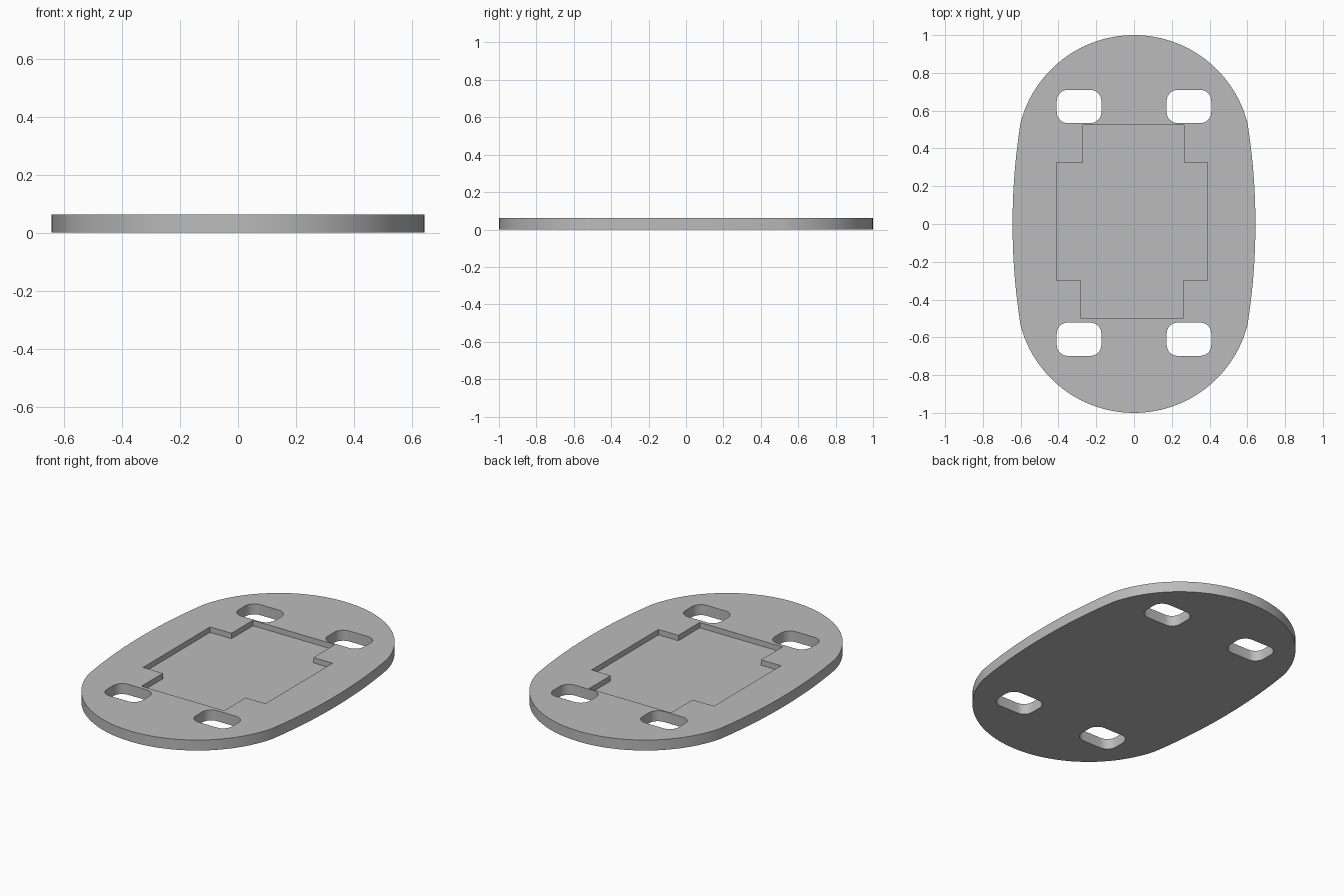
import bpy, bmesh, math

THICKNESS = 0.062
POCKET_FLOOR = 0.03

if "Cube" in bpy.data.objects:
    bpy.data.objects.remove(bpy.data.objects["Cube"])

grey = bpy.data.materials.new("plain grey")
grey.use_nodes = True
grey.diffuse_color = (0.5, 0.5, 0.5, 1)
grey.node_tree.nodes["Principled BSDF"].inputs["Base Color"].default_value = (0.5, 0.5, 0.5, 1)


def prism(name, outline, bottom, top):
    """Extrude a closed 2D outline between two heights."""
    bm = bmesh.new()
    base = bm.faces.new([bm.verts.new((x, y, bottom)) for x, y in outline])
    new = bmesh.ops.extrude_face_region(bm, geom=[base])["geom"]
    for v in new:
        if isinstance(v, bmesh.types.BMVert):
            v.co.z = top
    bmesh.ops.recalc_face_normals(bm, faces=bm.faces)
    mesh = bpy.data.meshes.new(name)
    bm.to_mesh(mesh)
    bm.free()
    mesh.materials.append(grey)
    obj = bpy.data.objects.new(name, mesh)
    bpy.context.collection.objects.link(obj)
    return obj


def arc(cx, cy, r, start, end, steps):
    return [(cx + r * math.cos(a), cy + r * math.sin(a))
            for a in (math.radians(start + (end - start) * i / steps) for i in range(steps + 1))]


def rounded_rect(cx, cy, w, h, r):
    pts = []
    for i, (sx, sy) in enumerate([(1, 1), (-1, 1), (-1, -1), (1, -1)]):
        pts += arc(cx + sx * (w / 2 - r), cy + sy * (h / 2 - r), r, 90 * i, 90 * i + 90, 8)
    return pts


# Plate outline: round ends joined by gently bowed sides
end_r, corner = 0.621, 15.0
corner_x = end_r * math.cos(math.radians(corner))
corner_y = 1 - end_r + end_r * math.sin(math.radians(corner))
bow = 0.643 - corner_x
side_r = (corner_y ** 2 + bow ** 2) / (2 * bow)
side_a = math.degrees(math.asin(corner_y / side_r))
half = arc(0.643 - side_r, 0, side_r, -side_a, side_a, 24)[:-1]
half += arc(0, 1 - end_r, end_r, corner, 180 - corner, 48)[:-1]
plate = prism("base_plate", half + [(-x, -y) for x, y in half], 0, THICKNESS)

# Strap slots at the four corners
cutters = [prism("slot_cutter", rounded_rect(sx * 0.291, y, 0.236, 0.176, 0.058), -0.1, 0.2)
           for sx in (-1, 1) for y in (0.622, -0.61)]

# Stepped pocket sunk into the top
pocket = [(-0.27, 0.525), (0.265, 0.525), (0.265, 0.325), (0.39, 0.325),
          (0.39, -0.3), (0.26, -0.3), (0.26, -0.5), (-0.28, -0.5),
          (-0.28, -0.3), (-0.41, -0.3), (-0.41, 0.325), (-0.27, 0.325)]
cutters.append(prism("pocket_cutter", pocket, POCKET_FLOOR, 0.2))

# Cut the openings, then drop the cutters
bpy.context.view_layer.objects.active = plate
for cutter in cutters:
    mod = plate.modifiers.new("cut", "BOOLEAN")
    mod.operation = "DIFFERENCE"
    mod.solver = "EXACT"
    mod.object = cutter
    bpy.ops.object.modifier_apply(modifier=mod.name)
    bpy.data.objects.remove(cutter)

bpy.ops.object.select_all(action="DESELECT")
plate.select_set(True)
bpy.ops.object.shade_smooth_by_angle(angle=math.radians(30))
